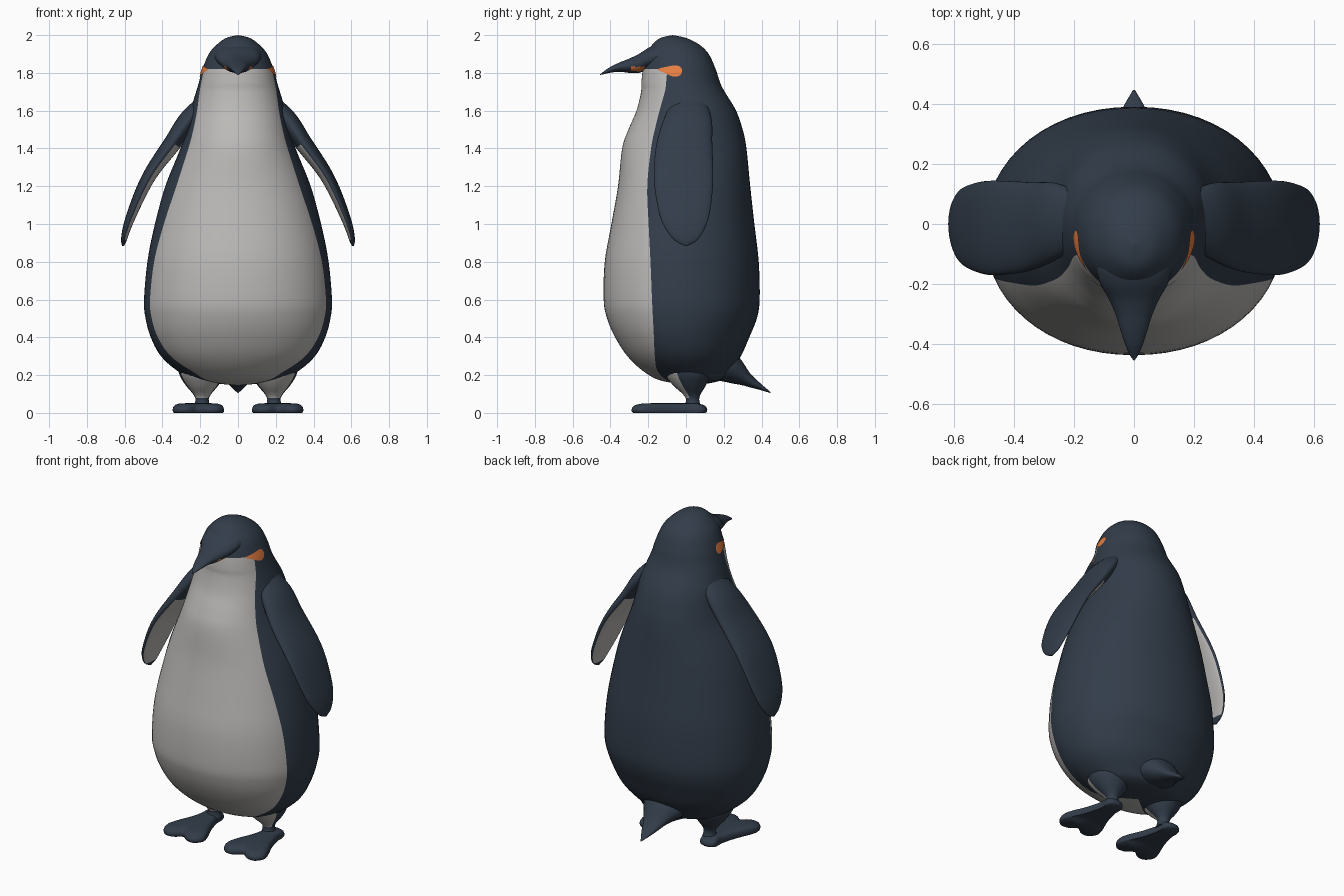
import bpy, bmesh, math
from mathutils import Vector

if "Cube" in bpy.data.objects:
    bpy.data.objects.remove(bpy.data.objects["Cube"])


def material(name, rgb):
    m = bpy.data.materials.new(name)
    m.diffuse_color = (*rgb, 1)
    m.use_nodes = True
    m.node_tree.nodes["Principled BSDF"].inputs["Base Color"].default_value = m.diffuse_color
    return m


MATS = [material("dark navy", (0.032, 0.046, 0.068)),
        material("pale grey", (0.50, 0.49, 0.475)),
        material("orange", (0.80, 0.21, 0.055))]
NAVY, PALE, ORANGE = 0, 1, 2


def spline(rows, n, closed=False):
    """Catmull-Rom through key rows, n steps per span."""
    k, out = len(rows), []
    for i in range(k if closed else k - 1):
        ids = [(i + d) % k if closed else min(max(i + d, 0), k - 1) for d in (-1, 0, 1, 2)]
        p = [rows[j] for j in ids]
        for s in range(n):
            t = s / n
            out.append([0.5 * (2 * b + (c - a) * t + (2 * a - 5 * b + 4 * c - d) * t * t
                               + (3 * b - a - 3 * c + d) * t ** 3) for a, b, c, d in zip(*p)])
    if not closed:
        out.append(list(rows[-1]))
    return out


def loft(name, rings, rule=lambda c, j: NAVY, side=1, closed=True):
    """Skin a list of rings; rule(face centre, column) picks the material."""
    bm = bmesh.new()
    vs = [[bm.verts.new((p[0], p[1], p[2])) for p in r] for r in rings]
    n = len(vs[0])
    for a, b in zip(vs, vs[1:]):
        for j in range(n if closed else n - 1):
            k = (j + 1) % n
            f = bm.faces.new((a[j], a[k], b[k], b[j]))
            f.material_index = rule(f.calc_center_median(), j)
    if closed:
        bm.faces.new(vs[0])
        bm.faces.new(vs[-1])
    for v in bm.verts:
        v.co.x *= side
    bmesh.ops.remove_doubles(bm, verts=bm.verts, dist=1e-4)
    bmesh.ops.recalc_face_normals(bm, faces=bm.faces)
    me = bpy.data.meshes.new(name)
    bm.to_mesh(me)
    bm.free()
    for m in MATS:
        me.materials.append(m)
    me.shade_smooth()
    me.set_sharp_from_angle(angle=math.radians(60))
    ob = bpy.data.objects.new(name, me)
    bpy.context.collection.objects.link(ob)
    return ob


def circle(n):
    return [(math.cos(2 * math.pi * j / n), math.sin(2 * math.pi * j / n)) for j in range(n)]


# Body and head: height, half width, front y, back y, y of the colour border
BODY = spline([
    (2.00, 0.00, -0.07, -0.07, -0.07), (1.985, 0.062, -0.135, 0.0, -0.10),
    (1.95, 0.112, -0.178, 0.07, -0.10), (1.90, 0.155, -0.208, 0.12, -0.10),
    (1.82, 0.188, -0.228, 0.157, -0.10), (1.75, 0.207, -0.236, 0.18, -0.105),
    (1.70, 0.222, -0.238, 0.205, -0.112), (1.60, 0.252, -0.262, 0.265, -0.14),
    (1.50, 0.275, -0.305, 0.30, -0.165), (1.40, 0.305, -0.338, 0.32, -0.185),
    (1.20, 0.385, -0.36, 0.34, -0.205), (1.00, 0.44, -0.395, 0.362, -0.198),
    (0.80, 0.48, -0.43, 0.385, -0.188), (0.60, 0.498, -0.436, 0.39, -0.18),
    (0.50, 0.49, -0.418, 0.375, -0.175), (0.40, 0.462, -0.375, 0.335, -0.17),
    (0.30, 0.408, -0.31, 0.29, -0.165), (0.22, 0.318, -0.225, 0.23, -0.15),
    (0.17, 0.22, -0.13, 0.18, -0.09), (0.145, 0.0, 0.04, 0.04, 0.04)], 5)
EXP = 2.1
NF, NB = 12, 18


def spow(v, e):
    return math.copysign(abs(v) ** e, v)


rings = []
for z, a, yf, yb, split in BODY:
    yc, b = (yf + yb) / 2, max((yb - yf) / 2, 1e-5)
    q = min(max((yc - split) / b, -0.9), 0.93)
    ts = math.acos(spow(q, EXP / 2))
    half = [ts * j / NF for j in range(NF)]
    half += [ts + (math.pi - ts) * j / NB for j in range(NB + 1)]
    angles = half + [-t for t in half[-2:0:-1]]
    rings.append([(a * spow(math.sin(t), 2 / EXP), yc - b * spow(math.cos(t), 2 / EXP), z)
                  for t in angles])
total = 2 * (NF + NB)
loft("body", rings,
     lambda c, j: PALE if c.z < 1.82 and (j < NF or j >= total - NF) else NAVY)


def body_x(y, z):
    """Half width of the body surface at a given y and z."""
    for p, q in zip(BODY, BODY[1:]):
        if q[0] <= z <= p[0]:
            t = (p[0] - z) / (p[0] - q[0])
            _, a, yf, yb, _ = [u + (v - u) * t for u, v in zip(p, q)]
            r = abs(y - (yf + yb) / 2) / ((yb - yf) / 2)
            return a * max(0, 1 - r ** EXP) ** (1 / EXP)


# Beak: y, half width, top z, bottom z
BEAK = spline([
    (-0.10, 0.125, 1.955, 1.835), (-0.15, 0.125, 1.953, 1.825), (-0.20, 0.112, 1.932, 1.817),
    (-0.25, 0.084, 1.900, 1.800), (-0.30, 0.062, 1.876, 1.800), (-0.35, 0.046, 1.856, 1.806),
    (-0.40, 0.030, 1.832, 1.801), (-0.435, 0.015, 1.808, 1.793), (-0.455, 0.001, 1.792, 1.789)], 5)
loft("beak", [[(w * c, y, (t + b) / 2 + (t - b) / 2 * s) for c, s in circle(36)]
              for y, w, t, b in BEAK],
     lambda c, j: ORANGE if -0.29 < c.y < -0.225 and c.z < 1.832 and abs(c.x) > 0.045 else NAVY)

# Tail: y, z, half width, half height
TAIL = spline([(0.18, 0.27, 0.16, 0.10), (0.25, 0.24, 0.12, 0.085), (0.295, 0.212, 0.088, 0.065),
               (0.34, 0.172, 0.06, 0.037), (0.39, 0.141, 0.036, 0.019),
               (0.447, 0.108, 0.003, 0.003)], 4)
loft("tail", [[(w * c, y, z + h * s) for c, s in circle(24)] for y, z, w, h in TAIL])

# Flipper: x, z, centre y, half breadth, half thickness
FLIPPER = spline([
    (0.15, 1.68, 0.02, 0.07, 0.03), (0.255, 1.56, 0.01, 0.125, 0.052),
    (0.345, 1.43, -0.008, 0.147, 0.047), (0.447, 1.29, -0.013, 0.157, 0.038),
    (0.508, 1.18, -0.012, 0.153, 0.033), (0.567, 1.04, -0.008, 0.130, 0.026),
    (0.594, 0.96, -0.004, 0.095, 0.020), (0.605, 0.91, 0.0, 0.055, 0.014),
    (0.609, 0.884, 0.0, 0.006, 0.005)], 5)
flip_rings = []
for i, (x, z, cy, w, t) in enumerate(FLIPPER):
    p, q = FLIPPER[max(i - 1, 0)], FLIPPER[min(i + 1, len(FLIPPER) - 1)]
    d = Vector((q[0] - p[0], q[1] - p[1])).normalized()
    flip_rings.append([(x - d.y * t * s, cy + w * c, z + d.x * t * s) for c, s in circle(40)])

# Eye patch: y, centre z, half height
PATCH = spline([(-0.152, 1.818, 0.002), (-0.13, 1.817, 0.010), (-0.10, 1.813, 0.020),
                (-0.07, 1.810, 0.029), (-0.045, 1.810, 0.029), (-0.028, 1.811, 0.019),
                (-0.02, 1.812, 0.002)], 3)
patch_rings = [[(body_x(y, z + h * k / 4) + 0.004, y, z + h * k / 4) for k in range(-4, 5)]
               for y, z, h in PATCH]

# Leg: z, centre y, radius
LEG = spline([(0.03, 0.035, 0.045), (0.07, 0.035, 0.035), (0.10, 0.03, 0.048),
              (0.14, 0.02, 0.082), (0.19, 0.01, 0.115), (0.24, 0.0, 0.13)], 4)

# Webbed foot outline, one half then its mirror
HALF = [(0.05, 0.09), (0.055, 0.02), (0.083, -0.08), (0.125, -0.18), (0.135, -0.24),
        (0.10, -0.285), (0.05, -0.283)]
OUTLINE = spline([(0, 0.113)] + HALF + [(0, -0.25)] + [(-x, y) for x, y in HALF[::-1]], 4, True)
FOOT = [(0.0, 0.95), (0.006, 0.99), (0.018, 1.0), (0.032, 0.97), (0.042, 0.90),
        (0.049, 0.75), (0.052, 0.4), (0.053, 0.05)]

for side, label in ((-1, "left"), (1, "right")):
    loft(label + "_flipper", flip_rings,
         lambda c, j: PALE if 22 <= j <= 37 and 0.915 < c.z < 1.42 else NAVY, side)
    loft(label + "_eye_patch", patch_rings, lambda c, j: ORANGE, side, closed=False)
    loft(label + "_leg", [[(0.19 + r * c, y + r * s, z) for c, s in circle(28)]
                          for z, y, r in LEG],
         lambda c, j: PALE if c.z > 0.075 and 16 <= j <= 25 else NAVY, side)
    loft(label + "_foot", [[(0.21 + x * k, -0.08 + (y + 0.08) * k, z) for x, y in OUTLINE]
                           for z, k in FOOT], side=side)
